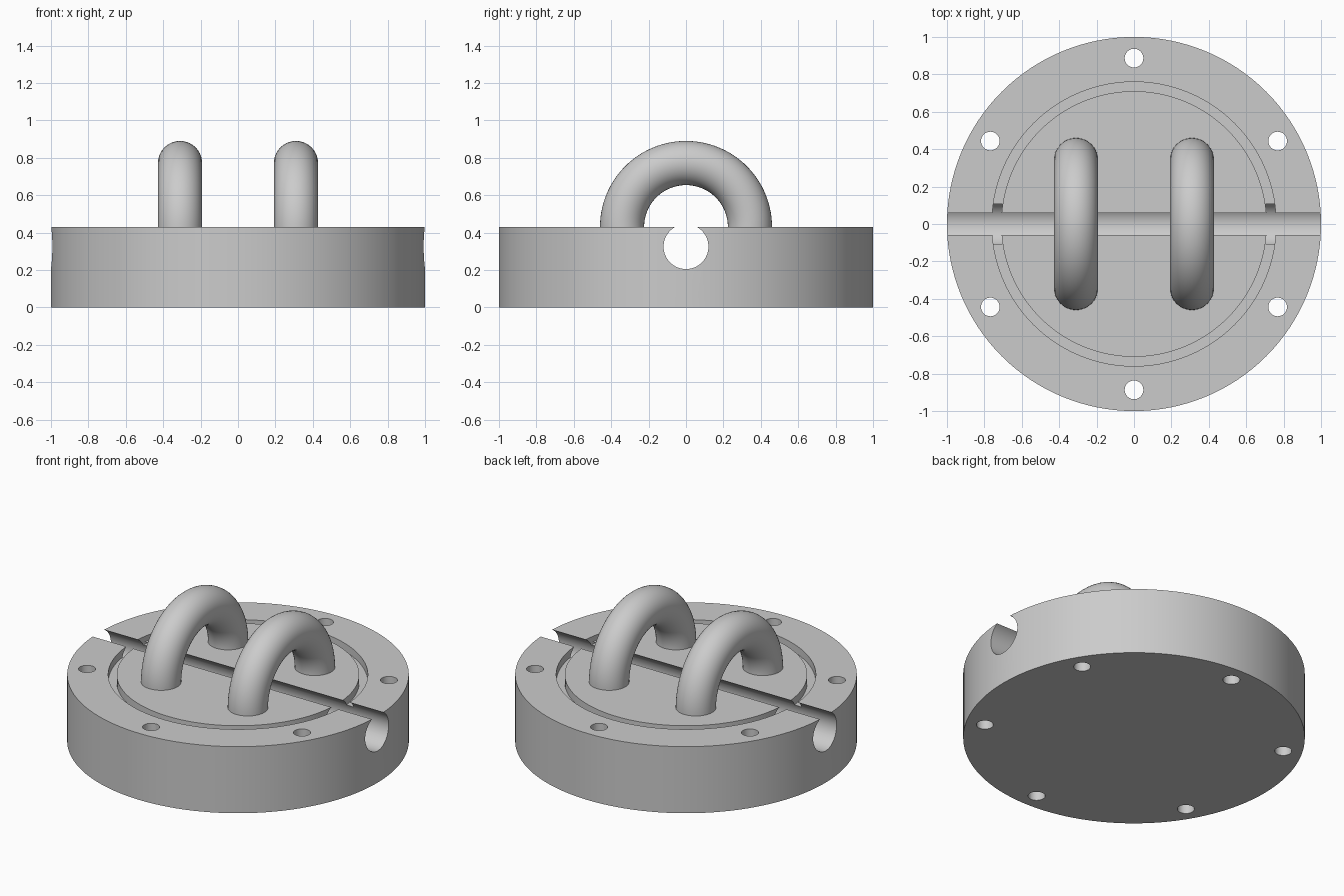
import bpy, bmesh
from math import pi, radians, cos, sin
from mathutils import Matrix, Vector

cube = bpy.data.objects.get("Cube")
if cube:
    bpy.data.objects.remove(cube, do_unlink=True)

HEIGHT = 0.43
GROOVE_FLOOR = 0.38

metal = bpy.data.materials.new("plain grey metal")
metal.use_nodes = True
metal.diffuse_color = (0.6, 0.6, 0.6, 1)
metal.node_tree.nodes["Principled BSDF"].inputs["Base Color"].default_value = (0.6, 0.6, 0.6, 1)


def add_object(name, bm):
    """Turn a bmesh into a named, linked object."""
    bmesh.ops.remove_doubles(bm, verts=bm.verts, dist=1e-5)
    bmesh.ops.recalc_face_normals(bm, faces=bm.faces)
    mesh = bpy.data.meshes.new(name)
    bm.to_mesh(mesh)
    bm.free()
    mesh.materials.append(metal)
    obj = bpy.data.objects.new(name, mesh)
    bpy.context.collection.objects.link(obj)
    return obj


def activate(obj):
    bpy.ops.object.select_all(action="DESELECT")
    obj.select_set(True)
    bpy.context.view_layer.objects.active = obj


def smooth(obj):
    activate(obj)
    bpy.ops.object.shade_smooth_by_angle(angle=radians(30))


def rod(name, radius, length, matrix, sides):
    bm = bmesh.new()
    bmesh.ops.create_cone(bm, cap_ends=True, segments=sides, radius1=radius,
                          radius2=radius, depth=length, matrix=matrix)
    return add_object(name, bm)


def cut(target, cutter):
    """Subtract the cutter for good, then discard it."""
    cutter.hide_render = True
    mod = target.modifiers.new("cut", "BOOLEAN")
    mod.operation = "DIFFERENCE"
    mod.solver = "EXACT"
    mod.object = cutter
    activate(target)
    bpy.ops.object.modifier_apply(modifier=mod.name)
    bpy.data.objects.remove(cutter, do_unlink=True)


# Round flange with a ring groove, turned from a half profile
profile = [(0, 0), (1, 0), (1, HEIGHT), (0.76, HEIGHT), (0.76, GROOVE_FLOOR),
           (0.71, GROOVE_FLOOR), (0.71, HEIGHT), (0, HEIGHT)]
bm = bmesh.new()
verts = [bm.verts.new((r, 0, z)) for r, z in profile]
edges = [bm.edges.new(pair) for pair in zip(verts, verts[1:])]
bmesh.ops.spin(bm, geom=verts + edges, cent=(0, 0, 0), axis=(0, 0, 1),
               angle=2 * pi, steps=128)
flange = add_object("flange", bm)

# Open round channel across the flange
across = Matrix.Translation((0, 0, 0.325)) @ Matrix.Rotation(pi / 2, 4, "Y")
cut(flange, rod("channel_cutter", 0.12, 2.4, across, 64))

# Six bolt holes
for i in range(6):
    a = radians(30 + 60 * i)
    place = Matrix.Translation((0.887 * cos(a), 0.887 * sin(a), HEIGHT / 2))
    cut(flange, rod("bolt_hole_cutter", 0.05, 1, place, 32))
smooth(flange)

# Two half-ring handles, ends sunk slightly into the flange
for name, x in (("right_handle", -0.31), ("left_handle", 0.31)):
    bm = bmesh.new()
    sink = 0.03
    centre = Vector((x, 0, HEIGHT))
    start = (Matrix.Translation(centre) @ Matrix.Rotation(-sink, 4, "X")
             @ Matrix.Translation((0, 0.342, 0)))
    ring = bmesh.ops.create_circle(bm, segments=40, radius=0.118, matrix=start)["verts"]
    result = bmesh.ops.spin(bm, geom=ring + bm.edges[:], cent=centre, axis=(1, 0, 0),
                            angle=pi + 2 * sink, steps=48)
    bmesh.ops.holes_fill(bm, edges=[e for e in bm.edges if e.is_boundary], sides=0)
    smooth(add_object(name, bm))
